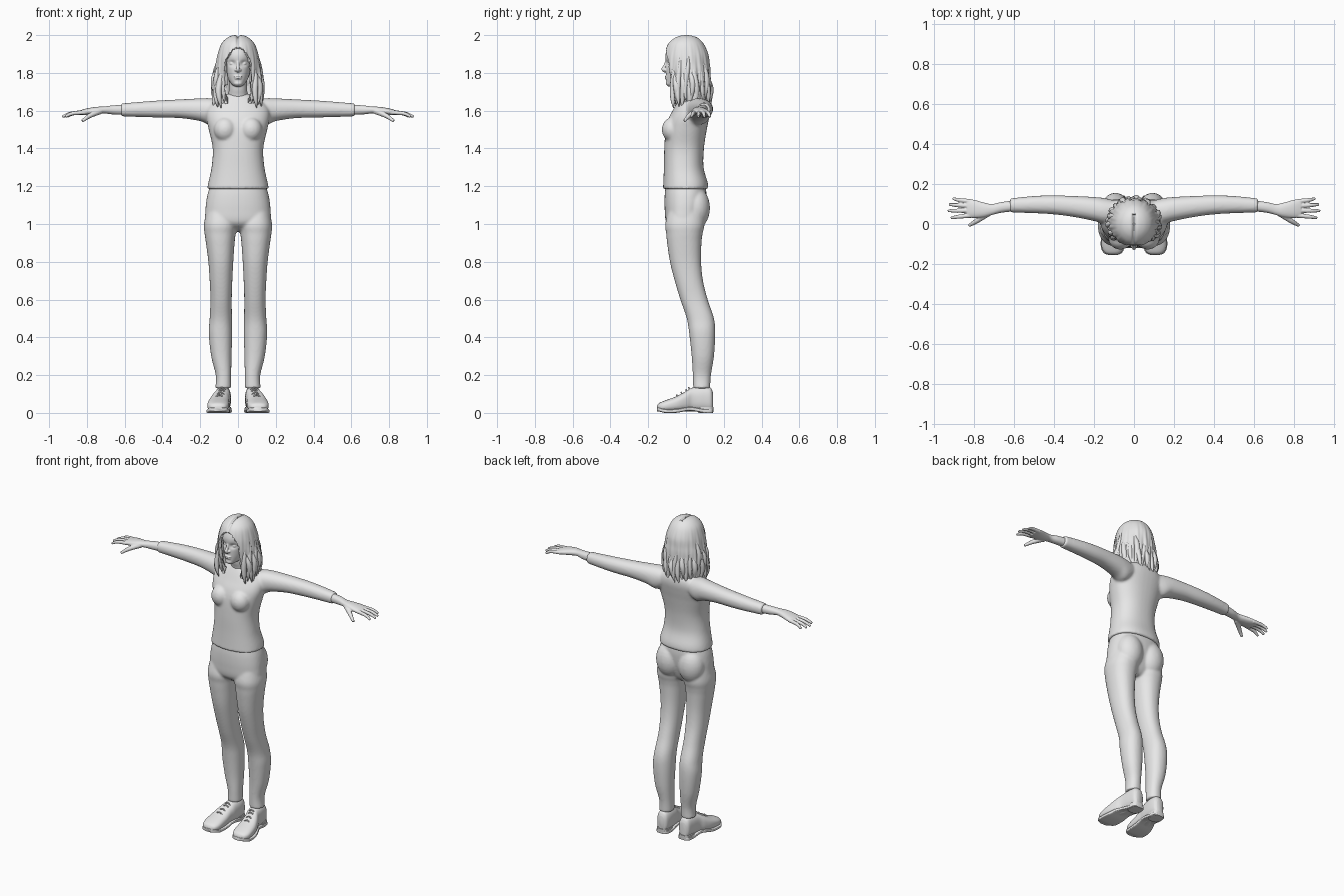
import bpy, bmesh, math, random
from mathutils import Vector

random.seed(4)
if "Cube" in bpy.data.objects:
    bpy.data.objects.remove(bpy.data.objects["Cube"])

clay = bpy.data.materials.new("light_grey")
clay.use_nodes = True
clay.diffuse_color = (0.8, 0.8, 0.8, 1)
clay.node_tree.nodes["Principled BSDF"].inputs["Base Color"].default_value = (0.8, 0.8, 0.8, 1)


def add(name, data):
    obj = bpy.data.objects.new(name, data)
    bpy.context.scene.collection.objects.link(obj)
    data.materials.append(clay)
    return obj


def select(objs):
    bpy.ops.object.select_all(action="DESELECT")
    for o in objs:
        o.select_set(True)
    bpy.context.view_layer.objects.active = objs[0]


def bake(obj):
    select([obj])
    bpy.ops.object.convert(target="MESH")
    return bpy.context.view_layer.objects.active


def finish(obj, angle=50):
    select([obj])
    bpy.ops.object.shade_smooth_by_angle(angle=math.radians(angle))


def mirror(obj):
    obj.modifiers.new("Mirror", "MIRROR")
    return bake(obj)


def spline(rows, steps):
    """Smoothly interpolate rows of numbers."""
    out = []
    for i in range(len(rows) - 1):
        a, b, c, d = [rows[max(0, min(len(rows) - 1, i + k))] for k in (-1, 0, 1, 2)]
        for s in range(steps):
            t = s / steps
            out.append([q + t / 2 * (r - p + t * (2*p - 5*q + 4*r - w + t * (3*(q - r) + w - p)))
                        for p, q, r, w in zip(a, b, c, d)])
    return out + [list(rows[-1])]


def loft(name, rows, axis="z", n=2.2, sides=40, steps=6, shape=None, cap=True):
    """Rows give a station along the axis, then the low and high limits of the other two axes."""
    bm = bmesh.new()
    rings = []
    for t, u0, u1, v0, v1 in spline(rows, steps):
        ring = []
        for k in range(sides):
            a = math.tau * k / sides
            c, s = math.cos(a), math.sin(a)
            u = (u0 + u1) / 2 + (u1 - u0) / 2 * math.copysign(abs(c) ** (2 / n), c)
            v = (v0 + v1) / 2 + (v1 - v0) / 2 * math.copysign(abs(s) ** (2 / n), s)
            p = Vector({"x": (t, u, v), "y": (u, t, v), "z": (u, v, t)}[axis])
            ring.append(bm.verts.new(shape(p) if shape else p))
        rings.append(ring)
    for a, b in zip(rings, rings[1:]):
        for k in range(sides):
            bm.faces.new((a[k - 1], a[k], b[k], b[k - 1]))
    if cap:
        bm.faces.new(rings[0])
        bm.faces.new(rings[-1])
    bmesh.ops.recalc_face_normals(bm, faces=bm.faces)
    mesh = bpy.data.meshes.new(name)
    bm.to_mesh(mesh)
    bm.free()
    return add(name, mesh)


def tube(name, pts, radii):
    cu = bpy.data.curves.new(name, "CURVE")
    cu.dimensions = "3D"
    cu.bevel_depth, cu.bevel_resolution, cu.use_fill_caps = 1, 2, True
    rows = spline([list(p) + [r] for p, r in zip(pts, radii)], 5)
    sp = cu.splines.new("POLY")
    sp.points.add(len(rows) - 1)
    for p, (x, y, z, r) in zip(sp.points, rows):
        p.co, p.radius = (x, y, z, 1), r
    return bake(add(name, cu))


def ball(name, loc, size):
    bm = bmesh.new()
    bmesh.ops.create_uvsphere(bm, u_segments=24, v_segments=16, radius=1)
    for v in bm.verts:
        v.co = Vector([c * s + l for c, s, l in zip(v.co, size, loc)])
    mesh = bpy.data.meshes.new(name)
    bm.to_mesh(mesh)
    bm.free()
    return add(name, mesh)


def join(name, parts):
    select(parts)
    bpy.ops.object.join()
    obj = bpy.context.view_layer.objects.active
    obj.name = name
    return obj


def fuse(name, parts, voxel, rounds):
    """Melt overlapping parts into one soft skin."""
    obj = join(name, parts)
    re = obj.modifiers.new("Remesh", "REMESH")
    re.mode, re.voxel_size = "VOXEL", voxel
    sm = obj.modifiers.new("Smooth", "SMOOTH")
    sm.factor, sm.iterations = 0.5, rounds
    obj = bake(obj)
    finish(obj, 60)
    return obj


def sym(rows):
    return [(z, -w, w, a, b) for z, w, a, b in rows]


# Sweater: torso, bust and sleeves
torso = loft("torso", sym([(1.185, .163, -.122, .118), (1.22, .157, -.12, .115), (1.3, .14, -.117, .093),
    (1.4, .134, -.115, .095), (1.5, .155, -.108, .11), (1.56, .168, -.092, .122), (1.61, .165, -.066, .13),
    (1.65, .13, -.045, .125), (1.675, .085, -.03, .105), (1.69, .06, -.02, .085)]), n=2.3)
bust = mirror(ball("bust", (.068, -.072, 1.5), (.06, .056, .065)))
sleeves = mirror(loft("sleeves", [(.07, .02, .11, 1.57, 1.65), (.14, .0, .128, 1.525, 1.665),
    (.2, .015, .135, 1.545, 1.665), (.3, .035, .14, 1.56, 1.66), (.4, .048, .143, 1.563, 1.655),
    (.5, .054, .14, 1.566, 1.648), (.62, .058, .128, 1.57, 1.638)], "x"))
fuse("sweater", [torso, bust, sleeves], .007, 8)

# Trousers: hips, seat and legs
hips = loft("hips", sym([(1.2, .148, -.108, .105), (1.15, .163, -.113, .108), (1.08, .172, -.113, .1),
    (1.01, .168, -.105, .08), (.975, .1, -.07, .06), (.96, .03, -.04, .04)]), n=2.3)
seat = mirror(ball("seat", (.078, .052, 1.085), (.083, .075, .11)))
legs = mirror(loft("legs", [(1.08, .02, .165, -.09, .09), (1.0, .006, .18, -.11, .098), (.95, .012, .177, -.105, .088),
    (.9, .018, .17, -.1, .082), (.8, .025, .157, -.085, .08), (.7, .03, .15, -.06, .09), (.6, .033, .146, -.03, .115),
    (.5, .032, .15, .004, .148), (.42, .031, .155, .017, .155), (.3, .034, .142, .03, .148),
    (.2, .036, .118, .036, .132), (.13, .036, .12, .038, .128)]))
fuse("trousers", [hips, seat, legs], .007, 6)

# Hands with fingers and thumb
hand = [loft("wrist", [(.58, .065, .12, 1.577, 1.633), (.66, .057, .11, 1.58, 1.628), (.71, .045, .1, 1.585, 1.622),
    (.75, .034, .107, 1.58, 1.62), (.8, .03, .121, 1.576, 1.612), (.835, .034, .123, 1.576, 1.602)], "x")]
for base, tip_x, tip_y in ((.043, .915, .03), (.067, .93, .066), (.09, .925, .098), (.112, .905, .127)):
    mid = ((.82 + tip_x) / 2 + .01, (base + tip_y) / 2, 1.585)
    hand.append(tube("finger", [(.81, base, 1.591), mid, (tip_x, tip_y, 1.568)], (.012, .0105, .007)))
hand.append(tube("thumb", [(.73, .055, 1.598), (.785, .016, 1.573), (.825, -.008, 1.545)], (.018, .013, .008)))
fuse("hands", [mirror(join("hand", hand))], .0035, 2)


# Head with sunken eye sockets
def sockets(p):
    if p.y < -.03:
        p.y += .013 * math.exp(-((abs(p.x) - .031) / .017) ** 2 - ((p.z - 1.85) / .014) ** 2)
    return p


skull = loft("skull", sym([(1.728, .018, -.094, -.04), (1.742, .036, -.103, .01), (1.77, .053, -.105, .06),
    (1.8, .063, -.106, .085), (1.85, .071, -.107, .1), (1.9, .073, -.108, .102), (1.95, .062, -.085, .085),
    (1.98, .035, -.045, .05)]), sides=64, steps=8, shape=sockets)
nose = tube("nose", [(0, -.102, 1.862), (0, -.112, 1.838), (0, -.12, 1.818), (0, -.102, 1.806)], (.007, .008, .0105, .008))
nostrils = mirror(ball("nostrils", (.011, -.108, 1.815), (.008, .009, .007)))
eyes = mirror(ball("eyes", (.031, -.08, 1.849), (.015, .014, .009)))
lips = [ball("lip", (0, -.104, z), (w, .009, .005)) for z, w in ((1.781, .023), (1.771, .019))]
chin = ball("chin", (0, -.09, 1.745), (.024, .017, .014))
neck = loft("neck", sym([(1.62, .06, -.02, .09), (1.68, .052, -.03, .075), (1.72, .048, -.04, .07),
    (1.79, .05, -.045, .08)]))
fuse("head_and_neck", [skull, nose, nostrils, eyes, chin, neck] + lips, .0035, 2)


# Hair: wavy shell with a centre parting and an open front
def waves(p):
    a = math.atan2(p.x, -p.y)
    low = max(0, min(1, (1.97 - p.z) / .3))
    k = 1 + .035 * low * math.sin(17 * a + 14 * p.z) + .02 * low * math.sin(31 * a - 9 * p.z)
    part = .012 * math.exp(-(p.x / .009) ** 2) if p.y < .05 and p.z > 1.9 else 0
    jag = .02 * low ** 3 * math.sin(23 * a) * math.sin(5 * a)
    return Vector((p.x * k, p.y * k, p.z - part + jag))


shell = loft("shell", sym([(2.002, .004, -.006, .006), (1.996, .036, -.038, .04), (1.98, .065, -.07, .07),
    (1.95, .09, -.098, .096), (1.9, .107, -.115, .118), (1.85, .117, -.117, .124), (1.8, .125, -.11, .128),
    (1.7, .13, -.09, .126), (1.64, .122, -.06, .12)]), n=2, sides=144, steps=6, shape=waves, cap=False)
bm = bmesh.new()
bm.from_mesh(shell.data)
opening = []
for f in bm.faces:
    c = f.calc_center_median()
    if c.y < -.02 and abs(c.x) < .07 * math.sqrt(max(0, min(1, (1.935 - c.z) / .08))):
        opening.append(f)
bmesh.ops.delete(bm, geom=opening, context="FACES")
bm.to_mesh(shell.data)
bm.free()
thick = shell.modifiers.new("Thickness", "SOLIDIFY")
thick.thickness, thick.offset = .018, -1
shell = bake(shell)

# Loose locks hanging round the sides and back
locks = []
count = 26
for i in range(count):
    a = math.radians(50 + 260 * i / (count - 1))
    top, end = random.uniform(1.82, 1.9), random.uniform(1.61, 1.66)
    sway, phase = random.uniform(.03, .09), random.uniform(0, 6)
    pts = []
    for j in range(6):
        t = j / 5
        b = a + sway * math.sin(phase + 5 * t)
        r = .1 + .026 * min(1, 2 * t) + .005 * math.sin(phase + 7 * t)
        front = 1 - .35 * t * max(0, math.cos(b))
        pts.append((r * math.sin(b), -r * math.cos(b) * front, top + (end - top) * t))
    locks.append(tube("lock", pts, (.006, .012, .016, .016, .012, .002)))
finish(join("hair", [shell] + locks), 60)

# Shoes: uppers, soles, heels and laces
upper_rows = [(-.153, .085, .125, .014, .038), (-.142, .064, .148, .01, .052), (-.11, .05, .162, .006, .066),
    (-.05, .046, .158, .006, .088), (0, .045, .142, .008, .115), (.035, .04, .126, .008, .134),
    (.09, .037, .119, .008, .14), (.128, .042, .113, .008, .134), (.142, .055, .1, .012, .11)]
finish(mirror(loft("shoe_uppers", upper_rows, "y", n=2.5)))
sole_rows = []
for y, x0, x1, z0, z1 in upper_rows:
    lift = .012 * math.exp(-((y - .02) / .04) ** 2) + (.008 if y < -.14 else 0)
    sole_rows.append((y * 1.01, x0 - .004, x1 + .004, lift, lift + .02))
finish(mirror(loft("shoe_soles", sole_rows, "y", n=6)))
finish(mirror(loft("shoe_heels", [(0, .04, .116, .065, .144), (.03, .038, .118, .06, .146)], n=3)))
laces = []
for y, z, w in ((-.045, .091, .022), (-.02, .105, .02), (.005, .12, .018), (.02, .13, .018)):
    x = .098 - .2 * (y + .045)
    laces.append(tube("lace", [(x - w, y, z - .008), (x, y - .005, z + .004), (x + w, y, z - .008)], (.004,) * 3))
finish(mirror(join("shoe_laces", laces)))
